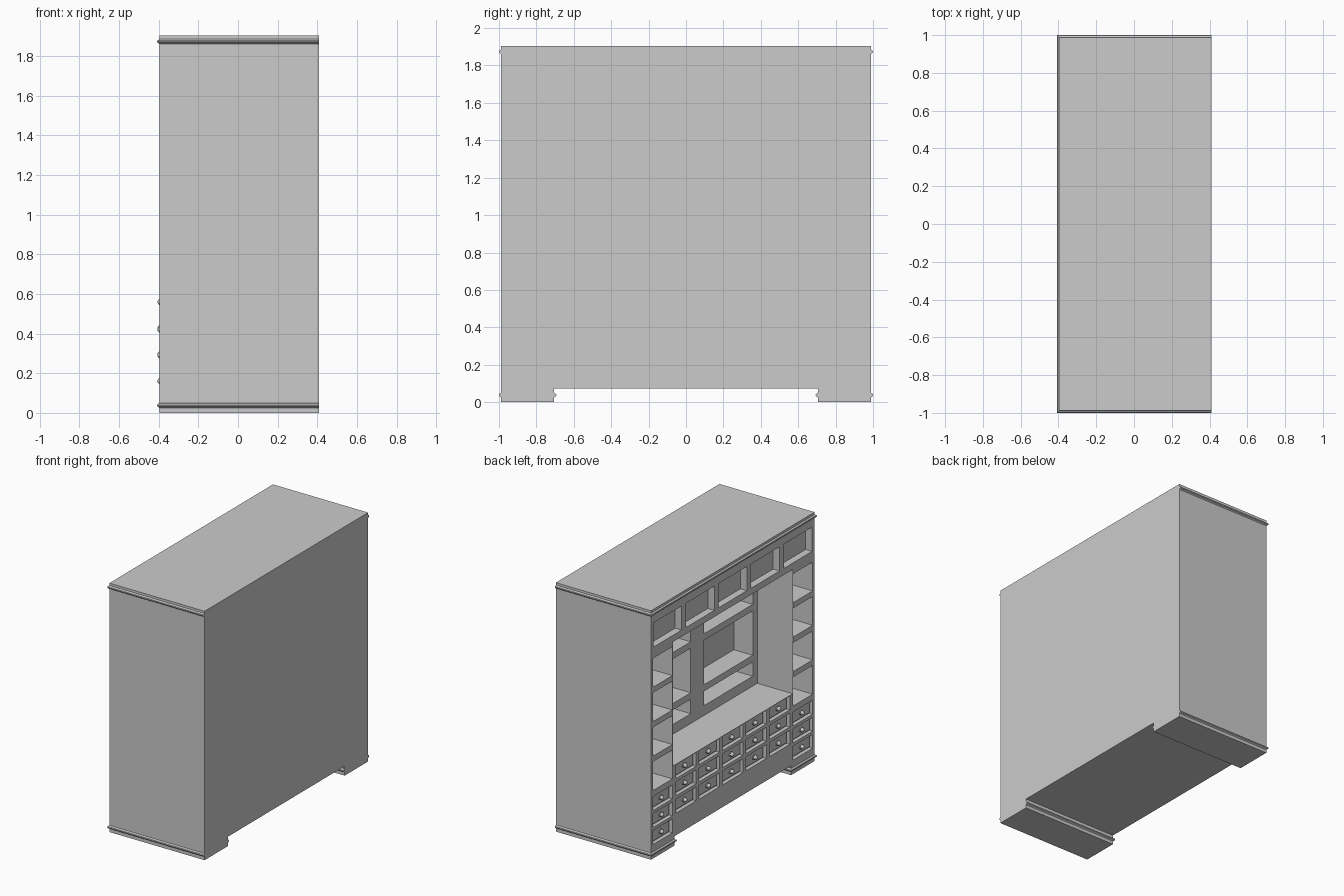
import bpy, bmesh, math
from mathutils import Matrix

if "Cube" in bpy.data.objects:
    bpy.data.objects.remove(bpy.data.objects["Cube"])

XF, XB, HW, TOP = -0.396, 0.409, 0.988, 1.904   # front, back, half width, height
LEG = 0.705                                      # inner edge of the feet


def make_object(name, bm):
    bmesh.ops.recalc_face_normals(bm, faces=bm.faces)
    me = bpy.data.meshes.new(name)
    bm.to_mesh(me)
    bm.free()
    ob = bpy.data.objects.new(name, me)
    bpy.context.collection.objects.link(ob)
    return ob


def boxes(name, items):
    """One mesh from a list of (x0, x1, y0, y1, z0, z1) boxes."""
    bm = bmesh.new()
    for x0, x1, y0, y1, z0, z1 in items:
        m = Matrix.Translation(((x0 + x1) / 2, (y0 + y1) / 2, (z0 + z1) / 2)) \
            @ Matrix.Diagonal((x1 - x0, y1 - y0, z1 - z0, 1))
        bmesh.ops.create_cube(bm, size=1, matrix=m)
    return make_object(name, bm)


def cut(target, name, items):
    cutter = boxes(name, items)
    cutter.hide_render = True
    mod = target.modifiers.new(name, 'BOOLEAN')
    mod.operation, mod.solver, mod.object = 'DIFFERENCE', 'EXACT', cutter
    bpy.context.view_layer.objects.active = target
    bpy.ops.object.modifier_apply(modifier=name)
    bpy.data.objects.remove(cutter)


def niche(yc, w, z0, z1, depth, face=XF, lead=0.05):
    return (face - lead, face + depth, yc - w / 2, yc + w / 2, z0, z1)


# Body and the opening between the feet
cabinet = boxes("cabinet_body", [(XF, XB, -HW, HW, 0, TOP)])
cut(cabinet, "foot_gap", [(-1, 1, -LEG, LEG, -0.1, 0.072)])

# Drawer positions (y, z, width): side columns and the middle grid
COL_Y, COL_W = 0.848, 0.235
drawers = [(s * COL_Y, z, COL_W) for s in (-1, 1) for z in (0.16, 0.29, 0.42)]
drawers += [(i * 0.283, z, 0.245) for i in range(-2, 3) for z in (0.295, 0.427, 0.559)]

# Openings in the front: top row, side shelves, central bay, drawer recesses
openings = [niche(i * 0.394, 0.342, 1.615, 1.80, 0.055) for i in range(-2, 3)]
openings += [niche(s * COL_Y, COL_W, z, z + 0.22, 0.30)
             for s in (-1, 1) for z in (0.52, 0.783, 1.047, 1.31)]
openings += [niche(0, 1.45, 0.615, 1.565, 0.30)]
openings += [niche(y, w, z - 0.053, z + 0.053, 0.03) for y, z, w in drawers]
cut(cabinet, "front_openings", openings)

# Shelf niches in the rear wall of the central bay
cut(cabinet, "bay_niches",
    [niche(s * 0.375, 0.59, z0, z1, 0.16, XF + 0.30, 0.02)
     for s in (-1, 1) for z0, z1 in ((0.69, 0.80), (0.85, 1.19), (1.24, 1.51))])


# Raised drawer fronts inside the recesses
boxes("drawer_fronts", [(XF + 0.018, XF + 0.035, y - w / 2 + 0.012, y + w / 2 - 0.012,
                         z - 0.041, z + 0.041) for y, z, w in drawers])

# Round knobs with a stem
bm = bmesh.new()
for y, z, w in drawers:
    bmesh.ops.create_uvsphere(bm, u_segments=16, v_segments=10, radius=0.016,
                              matrix=Matrix.Translation((XF + 0.006, y, z)))
    bmesh.ops.create_cone(bm, cap_ends=True, segments=16, radius1=0.02, radius2=0.02, depth=0.008,
                          matrix=Matrix.Translation((XF + 0.016, y, z)) @ Matrix.Rotation(math.pi / 2, 4, 'Y'))
knobs = make_object("drawer_knobs", bm)
for p in knobs.data.polygons:
    p.use_smooth = True
bpy.context.view_layer.objects.active = knobs
knobs.select_set(True)
bpy.ops.object.shade_smooth_by_angle(angle=math.radians(40))


# Mouldings: half-round bead swept around three sides
def bead(name, y0, y1, zc):
    profile = [(-0.004, zc - 0.013), (0, zc - 0.013), (0.004, zc - 0.010), (0.010, zc - 0.006),
               (0.012, zc), (0.010, zc + 0.006), (0.004, zc + 0.010), (0, zc + 0.013), (-0.004, zc + 0.013)]
    bm = bmesh.new()
    rows = [[bm.verts.new(v) for v in ((XB, y0 - o, z), (XF - o, y0 - o, z),
                                       (XF - o, y1 + o, z), (XB, y1 + o, z))] for o, z in profile]
    n = len(rows)
    for i in range(n):
        a, b = rows[i], rows[(i + 1) % n]
        for k in range(3):
            bm.faces.new((a[k], a[k + 1], b[k + 1], b[k]))
    for k in (0, 3):
        bm.faces.new([r[k] for r in rows])
    make_object(name, bm)


bead("top_moulding", -HW, HW, 1.873)
bead("foot_moulding_right", -HW, -LEG, 0.038)
bead("foot_moulding_left", LEG, HW, 0.038)
